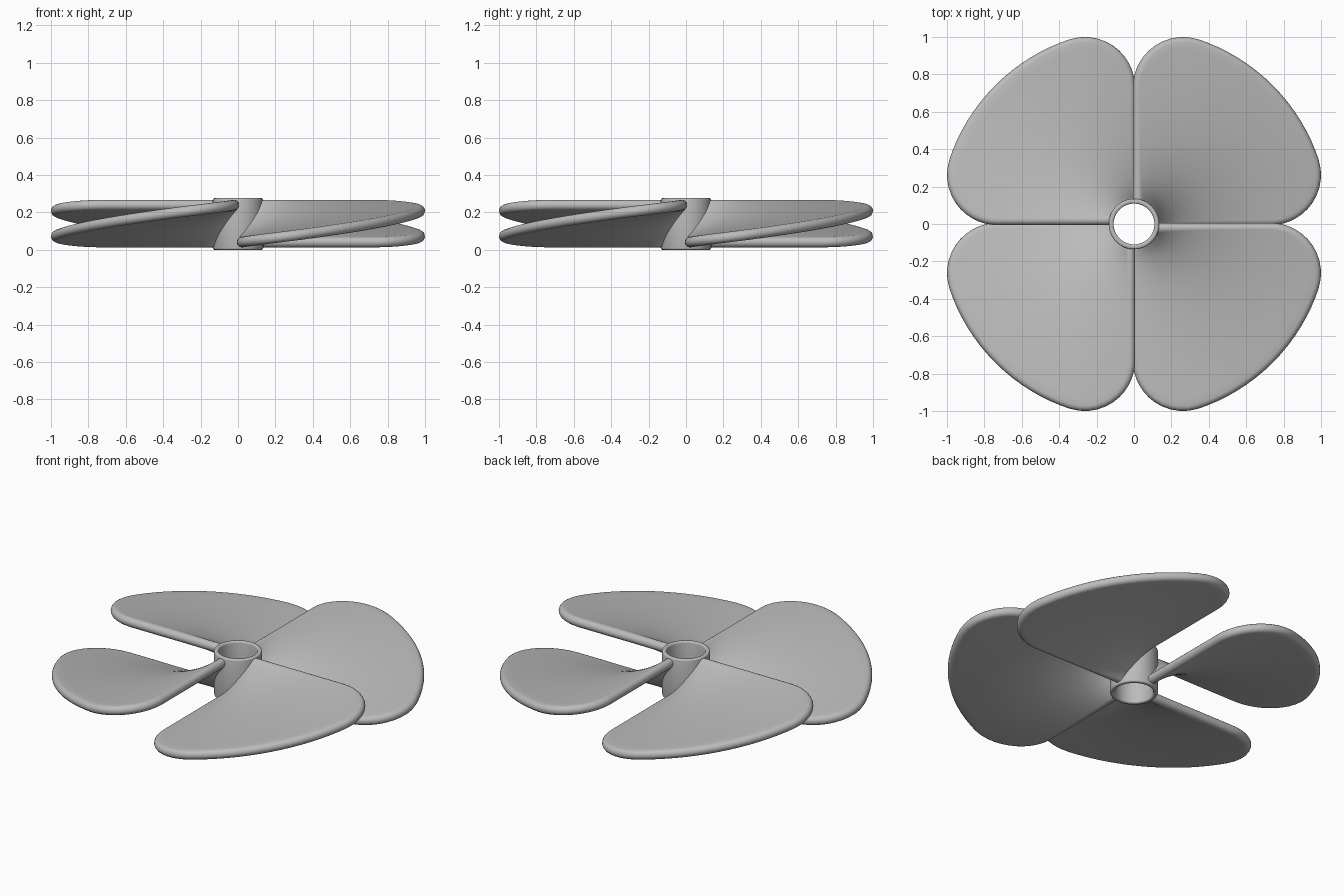
import bpy, bmesh
from math import pi, cos, sin, atan2, hypot, sqrt, radians
from mathutils import Vector, Matrix

if "Cube" in bpy.data.objects:
    bpy.data.objects.remove(bpy.data.objects["Cube"])

metal = bpy.data.materials.new("grey_metal")
metal.use_nodes = True
metal.diffuse_color = (0.5, 0.5, 0.5, 1)
metal.node_tree.nodes["Principled BSDF"].inputs["Base Color"].default_value = (0.5, 0.5, 0.5, 1)

HALF = 0.028                  # half the blade thickness
GAP = 0.022                   # inset of the blade sheet from its quadrant
LOW, HIGH = 0.041, 0.239      # heights of the two straight blade edges
CX, CORNER = 0.709, 0.241     # rounded corner centre and radius
ROOT = 0.092
RAYS, ROWS, ROUND = 40, 24, 8
PITCH = (HIGH - LOW) / (pi / 2)


def finish(bm, name):
    bmesh.ops.recalc_face_normals(bm, faces=bm.faces[:])
    mesh = bpy.data.meshes.new(name)
    bm.to_mesh(mesh)
    bm.free()
    mesh.materials.append(metal)
    obj = bpy.data.objects.new(name, mesh)
    bpy.context.collection.objects.link(obj)
    bpy.ops.object.select_all(action='DESELECT')
    obj.select_set(True)
    bpy.context.view_layer.objects.active = obj
    bpy.ops.object.shade_smooth_by_angle(angle=radians(40))
    return obj


def reach(t):
    """Length of the blade along the ray at angle t."""
    t = min(t, pi / 2 - t)
    dist, lean = hypot(CX, CORNER), atan2(CORNER, CX)
    if t >= lean:
        return dist + CORNER
    a = lean - t
    return dist * cos(a) + sqrt(max(0, CORNER ** 2 - (dist * sin(a)) ** 2))


def sheet(j, i):
    """Point and normal on the twisted middle surface."""
    t = pi / 4 * (1 - cos(pi * j / RAYS))
    r = ROOT + (reach(t) - ROOT) * i / ROWS
    point = Vector((GAP + r * cos(t), GAP + r * sin(t), LOW + PITCH * t))
    normal = Vector((PITCH * sin(t), -PITCH * cos(t), r)).normalized()
    return point, normal


def skin(bm, rows):
    for a, b in zip(rows, rows[1:]):
        for k in range(len(a) - 1):
            bm.faces.new((a[k], a[k + 1], b[k + 1], b[k]))


def blade(name, turn):
    bm = bmesh.new()
    # Upper and lower faces
    for side in (1, -1):
        skin(bm, [[bm.verts.new(p + n * HALF * side)
                   for p, n in (sheet(j, i) for i in range(ROWS + 1))]
                  for j in range(RAYS + 1)])
    # Half-round rim along the outline
    path = [(0, i) for i in range(ROWS)]
    path += [(j, ROWS) for j in range(RAYS)]
    path += [(RAYS, i) for i in range(ROWS, -1, -1)]
    line = [sheet(j, i) for j, i in path]
    rim = []
    for k, (p, n) in enumerate(line):
        along = line[min(k + 1, len(line) - 1)][0] - line[max(k - 1, 0)][0]
        out = along.cross(n).normalized()
        angles = [pi / 2 - pi * s / ROUND for s in range(ROUND + 1)]
        rim.append([bm.verts.new(p + HALF * (out * cos(a) + n * sin(a))) for a in angles])
    skin(bm, rim)
    bmesh.ops.remove_doubles(bm, verts=bm.verts[:], dist=1e-5)
    bmesh.ops.rotate(bm, verts=bm.verts[:], matrix=Matrix.Rotation(turn, 3, 'Z'))
    return finish(bm, name)


# Hollow hub, turned from a rounded wall section
bm = bmesh.new()
inner, outer, top, edge = 0.109, 0.135, 0.276, 0.009
section = []
for x, z, start in ((outer - edge, edge, -pi / 2), (outer - edge, top - edge, 0),
                    (inner + edge, top - edge, pi / 2), (inner + edge, edge, pi)):
    for s in range(4):
        a = start + pi / 2 * s / 3
        section.append(bm.verts.new((x + edge * cos(a), 0, z + edge * sin(a))))
edges = [bm.edges.new((section[k - 1], section[k])) for k in range(len(section))]
bmesh.ops.spin(bm, geom=section + edges, cent=(0, 0, 0), axis=(0, 0, 1),
               angle=2 * pi, steps=64)
bmesh.ops.remove_doubles(bm, verts=bm.verts[:], dist=1e-5)
finish(bm, "hub")

# Four twisted blades
for k, place in enumerate(("back_left", "back_right", "front_right", "front_left")):
    blade(place + "_blade", k * pi / 2)
